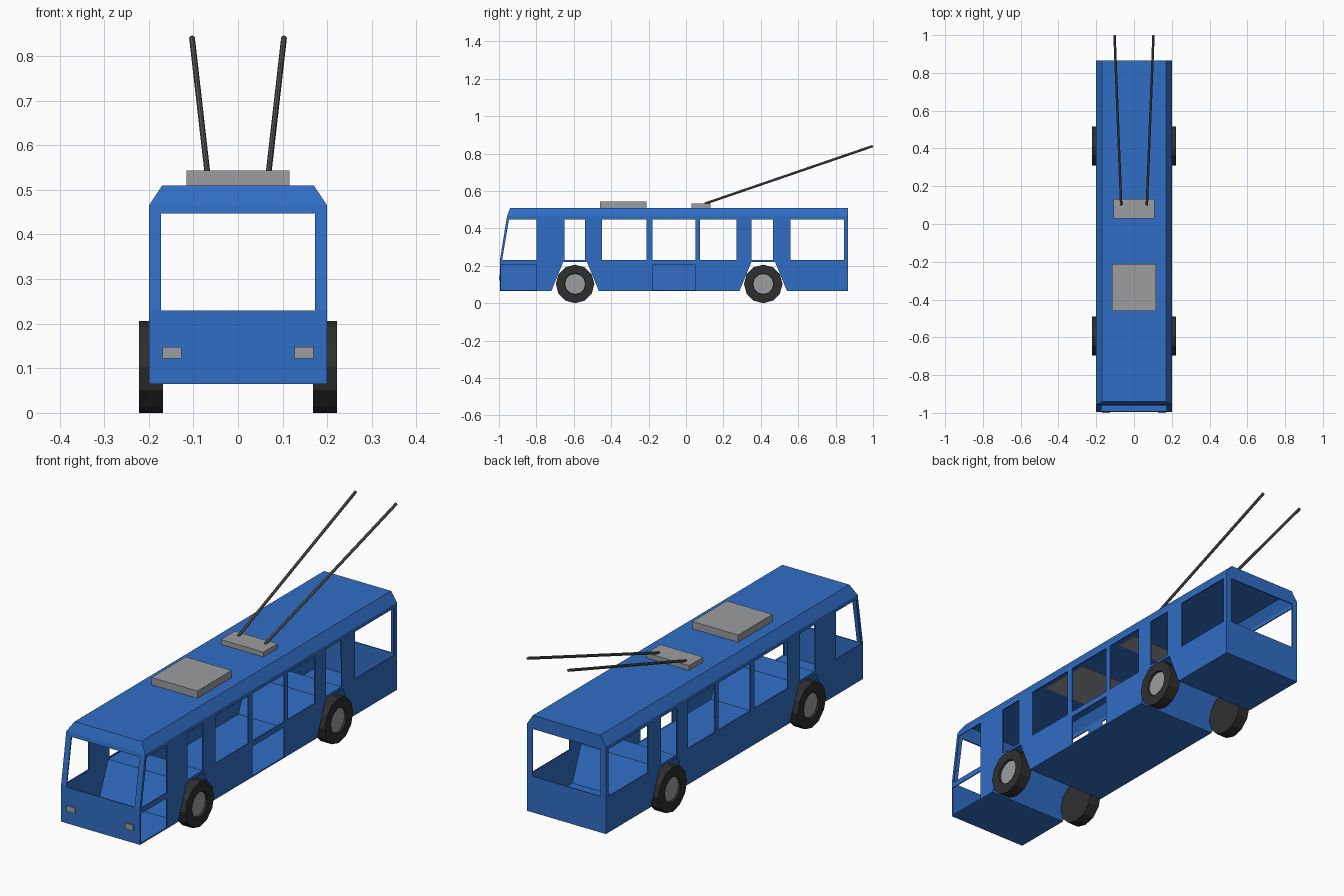
import bpy, bmesh, math
from mathutils import Vector

cube = bpy.data.objects.get("Cube")
if cube:
    bpy.data.objects.remove(cube, do_unlink=True)


def material(name, rgb):
    m = bpy.data.materials.new(name)
    m.use_nodes = True
    m.diffuse_color = (*rgb, 1)
    bsdf = next(n for n in m.node_tree.nodes if n.type == 'BSDF_PRINCIPLED')
    bsdf.inputs["Base Color"].default_value = (*rgb, 1)
    return m


blue = material("body blue", (0.03, 0.155, 0.56))
grey = material("light grey", (0.33, 0.34, 0.35))
rubber = material("tyre black", (0.028, 0.028, 0.028))
steel = material("pole dark grey", (0.12, 0.12, 0.12))


def finish(name, bm, *mats):
    bmesh.ops.recalc_face_normals(bm, faces=bm.faces)
    mesh = bpy.data.meshes.new(name)
    bm.to_mesh(mesh)
    bm.free()
    for m in mats:
        mesh.materials.append(m)
    obj = bpy.data.objects.new(name, mesh)
    bpy.context.collection.objects.link(obj)
    return obj


def prism(bm, profile, x0, x1):
    """Extrude a (y, z) outline along x."""
    face = bm.faces.new([bm.verts.new((x0, y, z)) for y, z in profile])
    ext = bmesh.ops.extrude_face_region(bm, geom=[face])
    verts = [g for g in ext["geom"] if isinstance(g, bmesh.types.BMVert)]
    bmesh.ops.translate(bm, verts=verts, vec=(x1 - x0, 0, 0))


def box(bm, x0, x1, y0, y1, z0, z1):
    prism(bm, [(y0, z0), (y1, z0), (y1, z1), (y0, z1)], x0, x1)


def box_object(name, mat, *bounds):
    bm = bmesh.new()
    box(bm, *bounds)
    return finish(name, bm, mat)


FRONT, BACK, FLOOR, SILL, HEAD = -0.995, 0.865, 0.065, 0.23, 0.447
SHOULDER, ROOF, HALF = 0.465, 0.51, 0.2
AXLES = (-0.593, 0.413)

# Body outline, with a trapezoid wheel tunnel at each axle
outline = [(FRONT, FLOOR)]
for a in AXLES:
    outline += [(a - 0.127, FLOOR), (a - 0.064, 0.219),
                (a + 0.064, 0.219), (a + 0.127, FLOOR)]
outline += [(BACK, FLOOR), (BACK, ROOF), (-0.94, ROOF),
            (-0.957, SHOULDER), (FRONT, SILL)]
bm = bmesh.new()
prism(bm, outline, -HALF, HALF)

# Chamfer the long roof edges
for side in (-1, 1):
    bmesh.ops.bisect_plane(
        bm, geom=bm.verts[:] + bm.edges[:] + bm.faces[:],
        plane_co=(side * HALF, 0, SHOULDER),
        plane_no=Vector((side * (ROOF - SHOULDER), 0, 0.03)).normalized(),
        clear_outer=True)
    bmesh.ops.holes_fill(bm, edges=[e for e in bm.edges if e.is_boundary])
body = finish("body_shell", bm, blue)
shell = body.modifiers.new("thickness", 'SOLIDIFY')
shell.thickness = 0.005
shell.offset = -1
shell.use_even_offset = True

# Side window cutters, the first following the sloped windscreen
side_cut = bmesh.new()
prism(side_cut, [(-0.983, SILL), (-0.8, SILL), (-0.8, HEAD), (-0.947, HEAD)], -0.3, 0.3)
for y0, y1 in [(-0.65, -0.54), (-0.45, -0.21), (-0.18, 0.05),
               (0.075, 0.27), (0.35, 0.465), (0.56, 0.845)]:
    box(side_cut, -0.3, 0.3, y0, y1, SILL, HEAD)

# Windscreen and rear window cutters
end_cut = bmesh.new()
for y0, y1 in [(-1.1, -0.9), (0.8, 1.0)]:
    box(end_cut, -0.173, 0.173, y0, y1, SILL, HEAD)

# Lower door openings, on the left side only
door_cut = bmesh.new()
for y0, y1 in [(-0.988, -0.8), (-0.18, 0.05)]:
    box(door_cut, 0.15, 0.3, y0, y1, 0.071, 0.205)

cutters = [finish(n, b) for n, b in (("side_window_cutter", side_cut),
                                     ("end_window_cutter", end_cut),
                                     ("door_cutter", door_cut))]
for c in cutters:
    c.hide_render = True
    mod = body.modifiers.new(c.name, 'BOOLEAN')
    mod.operation = 'DIFFERENCE'
    mod.solver = 'EXACT'
    mod.object = c
bpy.context.view_layer.objects.active = body
for mod in list(body.modifiers):
    bpy.ops.object.modifier_apply(modifier=mod.name)
for c in cutters:
    bpy.data.objects.remove(c, do_unlink=True)


# Twelve-sided wheels with a recessed hub
def wheel(name, side, y):
    bm = bmesh.new()
    steps = [math.tau * i / 12 for i in range(12)]
    rings = [(0.168, 0.103), (0.222, 0.103), (0.222, 0.057), (0.213, 0.055)]
    loops = [[bm.verts.new((side * x, y + r * math.sin(t), 0.103 - r * math.cos(t)))
              for t in steps] for x, r in rings]
    for a, b in zip(loops, loops[1:]):
        for i in range(12):
            j = (i + 1) % 12
            bm.faces.new((a[i], a[j], b[j], b[i]))
    bm.faces.new(loops[0])
    bm.faces.new(loops[-1]).material_index = 1
    finish(name, bm, rubber, grey)


for side, label in ((1, "left"), (-1, "right")):
    for y, end in zip(AXLES, ("front", "rear")):
        wheel(f"{end}_{label}_wheel", side, y)

    # Headlights
    x0, x1 = sorted((side * 0.127, side * 0.169))
    box_object(f"{label}_headlight", grey, x0, x1, -1.0, -0.99, 0.122, 0.148)

    # Current collector poles
    start, end = Vector((side * 0.068, 0.1, 0.532)), Vector((side * 0.103, 0.998, 0.84))
    axis = end - start
    bm = bmesh.new()
    bmesh.ops.create_cone(bm, cap_ends=True, segments=8, radius1=0.0065,
                          radius2=0.0065, depth=axis.length)
    bm.transform(axis.to_track_quat('Z', 'Y').to_matrix().to_4x4())
    bmesh.ops.translate(bm, verts=bm.verts, vec=(start + end) / 2)
    finish(f"{label}_collector_pole", bm, steel)

# Roof equipment
box_object("roof_unit", grey, -0.116, 0.116, -0.46, -0.212, 0.503, 0.543)
box_object("pole_base", grey, -0.108, 0.108, 0.03, 0.132, 0.503, 0.532)
